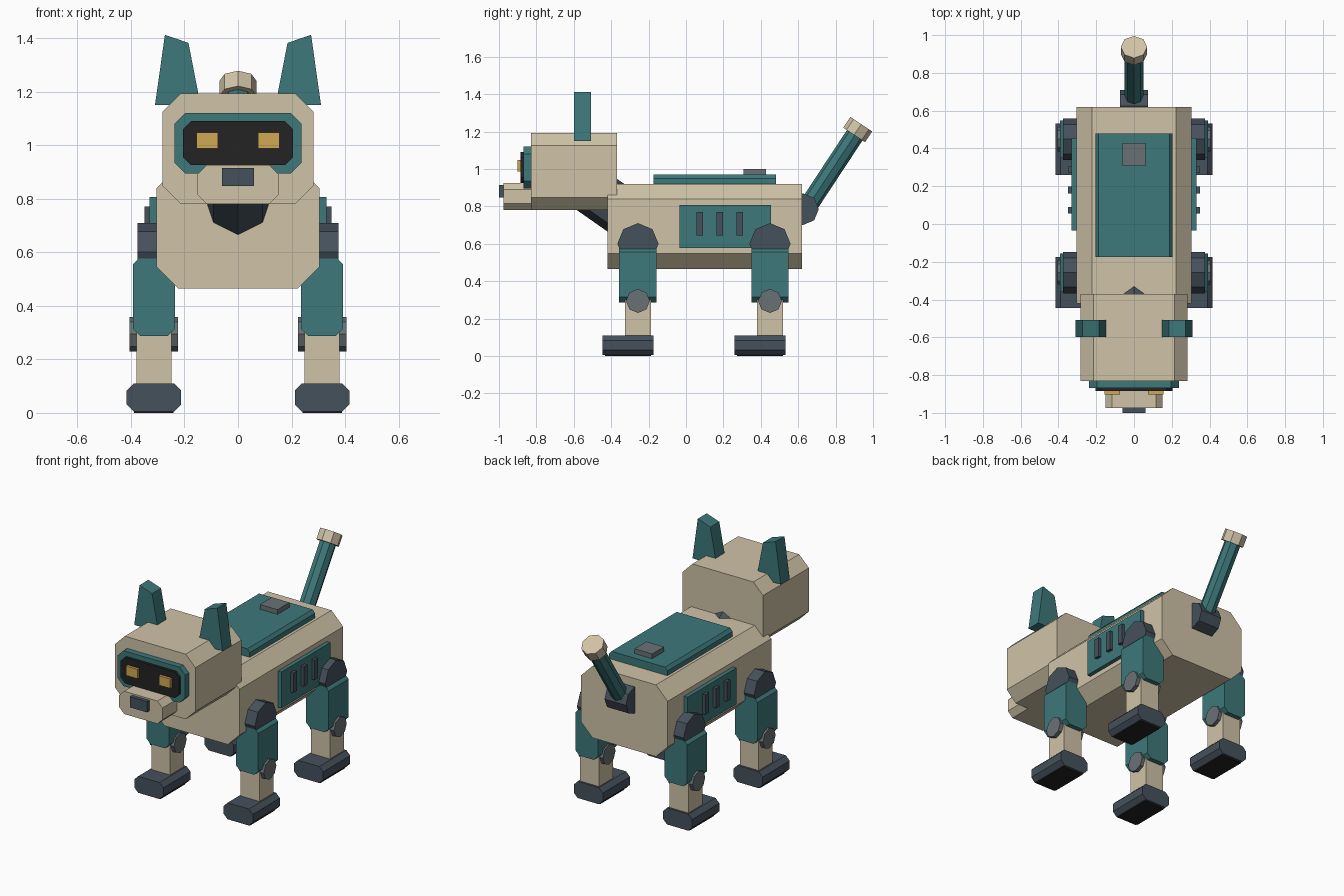
import bpy, bmesh, math
from mathutils import Vector

if "Cube" in bpy.data.objects:
    bpy.data.objects.remove(bpy.data.objects["Cube"])


def material(name, r, g, b):
    # sRGB bytes to linear
    m = bpy.data.materials.new(name)
    lin = [(c / 255 / 12.92) if c < 11 else ((c / 255 + 0.055) / 1.055) ** 2.4 for c in (r, g, b)]
    m.diffuse_color = (*lin, 1)
    m.use_nodes = True
    m.node_tree.nodes["Principled BSDF"].inputs["Base Color"].default_value = m.diffuse_color
    return m


CREAM = material("warm cream", 208, 195, 167)
TEAL = material("teal", 61, 120, 122)
SLATE = material("dark slate", 69, 81, 92)
GREY = material("mid grey", 105, 113, 117)
BLACK = material("soft black", 35, 35, 36)
AMBER = material("amber", 208, 168, 82)


def bridge(name, ring_a, ring_b, mat):
    """Closed solid between two matching rings of points."""
    bm = bmesh.new()
    a = [bm.verts.new(p) for p in ring_a]
    b = [bm.verts.new(p) for p in ring_b]
    n = len(a)
    bm.faces.new(a)
    bm.faces.new(b)
    for i in range(n):
        j = (i + 1) % n
        bm.faces.new((a[i], a[j], b[j], b[i]))
    bmesh.ops.recalc_face_normals(bm, faces=bm.faces)
    me = bpy.data.meshes.new(name)
    bm.to_mesh(me)
    bm.free()
    me.materials.append(mat)
    ob = bpy.data.objects.new(name, me)
    bpy.context.collection.objects.link(ob)
    return ob


def profile(name, pts, y0, y1, mat):
    """Front (x, z) outline extruded along y."""
    return bridge(name, [(x, y0, z) for x, z in pts], [(x, y1, z) for x, z in pts], mat)


def chamfered(name, x, y, z, c, mat):
    """Block whose front outline has cut corners."""
    (x0, x1), (z0, z1) = sorted(x), z
    pts = [(x0 + c, z0), (x1 - c, z0), (x1, z0 + c), (x1, z1 - c),
           (x1 - c, z1), (x0 + c, z1), (x0, z1 - c), (x0, z0 + c)]
    return profile(name, pts, *y, mat)


def box(name, x, y, z, mat):
    pts = [(x[0], z[0]), (x[1], z[0]), (x[1], z[1]), (x[0], z[1])]
    return profile(name, pts, *y, mat)


def rod(name, p, q, r, mat):
    """Eight-sided cylinder from p to q, with a corner in the yz plane."""
    p, q = Vector(p), Vector(q)
    d = (q - p).normalized()
    if abs(d.x) > 0.9:
        u, v = Vector((0, 1, 0)), Vector((0, 0, 1))
    else:
        u = Vector((1, 0, 0))
        v = d.cross(u)
    ring = [r * (math.cos(i * math.pi / 4) * u + math.sin(i * math.pi / 4) * v) for i in range(8)]
    return bridge(name, [p + o for o in ring], [q + o for o in ring], mat)


# Torso and back panel
chamfered("body", (-0.305, 0.305), (-0.42, 0.62), (0.465, 0.92), 0.082, CREAM)
profile("back_panel", [(-0.205, 0.91), (0.205, 0.91), (0.205, 0.95), (0.188, 0.97),
                       (-0.188, 0.97), (-0.205, 0.95)], -0.175, 0.48, TEAL)
box("back_button", (-0.062, 0.062), (0.308, 0.428), (0.965, 1.0), GREY)

# Neck and head
rod("neck", (0, -0.30, 0.74), (0, -0.60, 0.95), 0.13, SLATE)
chamfered("head", (-0.282, 0.282), (-0.83, -0.37), (0.78, 1.193), 0.068, CREAM)
chamfered("visor_frame", (-0.237, 0.237), (-0.868, -0.82), (0.895, 1.12), 0.04, TEAL)
chamfered("visor", (-0.205, 0.205), (-0.885, -0.85), (0.925, 1.09), 0.03, BLACK)
chamfered("muzzle", (-0.152, 0.152), (-0.975, -0.83), (0.78, 0.925), 0.035, CREAM)
box("nose", (-0.06, 0.06), (-1.0, -0.96), (0.847, 0.915), SLATE)

# Tail
rod("tail_joint", (-0.075, 0.625, 0.785), (0.075, 0.625, 0.785), 0.085, SLATE)
rod("tail", (0, 0.645, 0.79), (0, 0.912, 1.195), 0.05, TEAL)
rod("tail_tip", (0, 0.899, 1.182), (0, 0.937, 1.239), 0.07, CREAM)


def sided(s, a, b):
    return sorted((s * a, s * b))


for s, side in ((-1, "left"), (1, "right")):
    # Eyes and ears
    box(f"eye_{side}", sided(s, 0.075, 0.155), (-0.902, -0.88), (0.987, 1.047), AMBER)
    profile(f"ear_{side}", [(s * x, z) for x, z in
                            ((0.14, 1.15), (0.31, 1.15), (0.273, 1.412), (0.185, 1.382))],
            -0.598, -0.508, TEAL)

    # Flank panel with vents
    box(f"flank_panel_{side}", sided(s, 0.29, 0.33), (-0.035, 0.455), (0.577, 0.807), TEAL)
    for i in range(3):
        y = 0.073 + 0.107 * i
        box(f"vent_{side}_{i}", sided(s, 0.32, 0.35), (y - 0.018, y + 0.018), (0.645, 0.77), SLATE)

    # Legs
    for y, end in ((-0.257, "front"), (0.449, "rear")):
        tag = f"{end}_{side}"
        rod(f"shoulder_{tag}", (s * 0.25, y, 0.6), (s * 0.375, y, 0.6), 0.11, SLATE)
        chamfered(f"upper_leg_{tag}", (s * 0.235, s * 0.392), (y - 0.1, y + 0.1),
                  (0.287, 0.583), 0.027, TEAL)
        rod(f"knee_{tag}", (s * 0.225, y, 0.294), (s * 0.405, y, 0.294), 0.064, GREY)
        box(f"lower_leg_{tag}", sided(s, 0.248, 0.38), (y - 0.07, y + 0.07), (0.09, 0.3), CREAM)
        chamfered(f"foot_{tag}", (s * 0.212, s * 0.416), (y - 0.189, y + 0.083),
                  (0.005, 0.11), 0.027, SLATE)
        box(f"sole_{tag}", sided(s, 0.24, 0.388), (y - 0.175, y + 0.069), (0.0, 0.008), BLACK)
